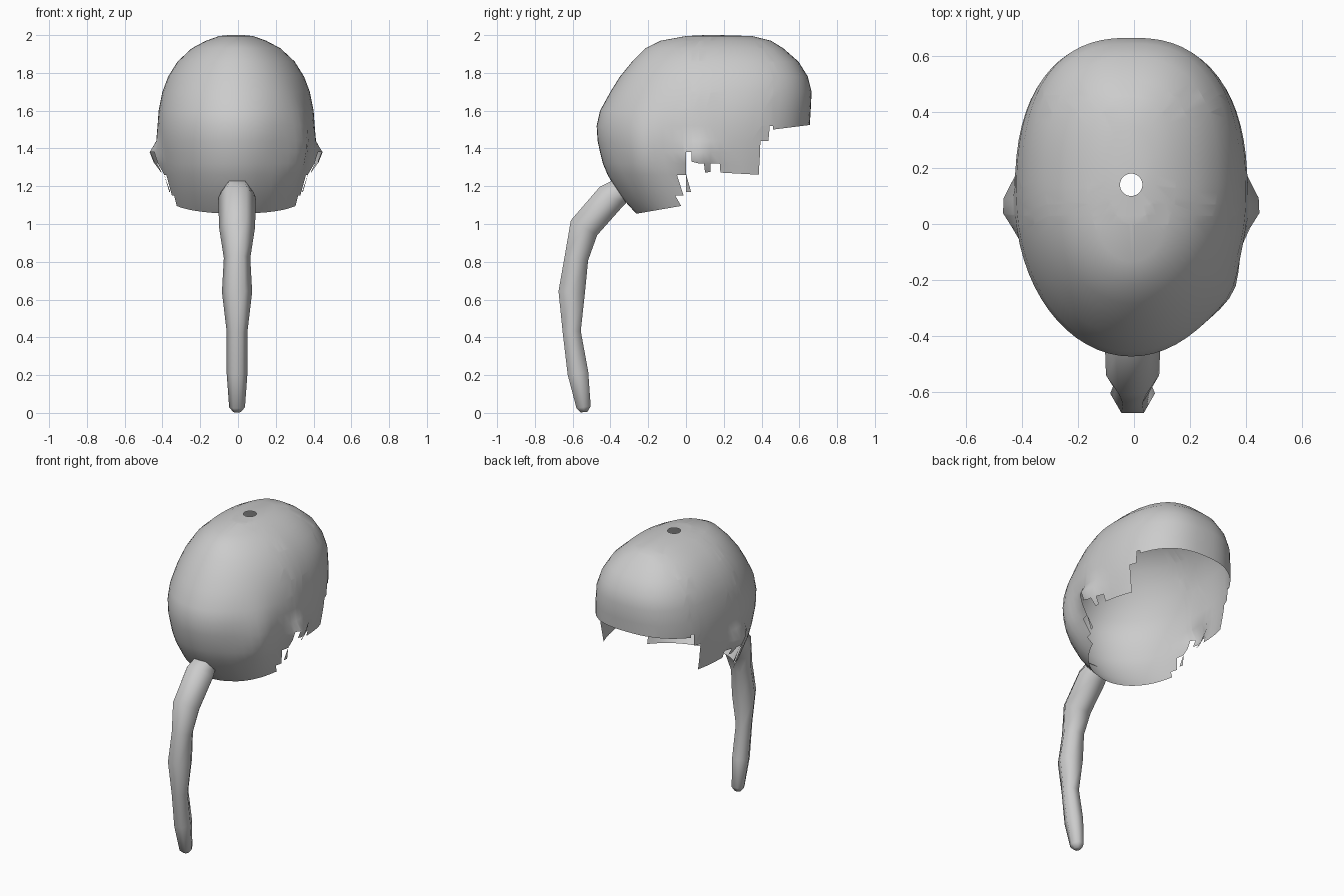
import bpy, bmesh, math
from mathutils import Vector

cube = bpy.data.objects.get("Cube")
if cube:
    bpy.data.objects.remove(cube)

mat = bpy.data.materials.new("light grey")
mat.use_nodes = True
GREY = (0.6, 0.6, 0.6, 1)
mat.diffuse_color = GREY
mat.node_tree.nodes["Principled BSDF"].inputs["Base Color"].default_value = GREY


def finish(bm, name, angle):
    mesh = bpy.data.meshes.new(name)
    bmesh.ops.recalc_face_normals(bm, faces=bm.faces)
    bm.to_mesh(mesh)
    bm.free()
    obj = bpy.data.objects.new(name, mesh)
    bpy.context.collection.objects.link(obj)
    mesh.materials.append(mat)
    bpy.ops.object.select_all(action="DESELECT")
    obj.select_set(True)
    bpy.context.view_layer.objects.active = obj
    bpy.ops.object.shade_smooth_by_angle(angle=math.radians(angle))


def loft(bm, rings):
    loops = [[bm.verts.new(p) for p in ring] for ring in rings]
    n = len(loops[0])
    for a, b in zip(loops, loops[1:]):
        for i in range(n):
            j = (i + 1) % n
            bm.faces.new((a[i], b[i], b[j], a[j]))
    return loops


def bump(y, z, y0, z0, ry, rz):
    return math.exp(-((y - y0) / ry) ** 2 - ((z - z0) / rz) ** 2)


# Hair cap: stacked ovals (height, back y, brow y, half width), open at the crown
SECTIONS = [
    (2.0, 0.1, 0.18, 0.04), (1.995, 0.0, 0.35, 0.09), (1.97, -0.135, 0.45, 0.16),
    (1.93, -0.215, 0.515, 0.235), (1.86, -0.285, 0.595, 0.31), (1.78, -0.35, 0.645, 0.36),
    (1.7, -0.4, 0.665, 0.39), (1.6, -0.455, 0.66, 0.41), (1.52, -0.473, 0.655, 0.416),
    (1.44, -0.468, 0.645, 0.413), (1.38, -0.455, 0.64, 0.405), (1.32, -0.44, 0.63, 0.396),
    (1.26, -0.415, 0.62, 0.385), (1.15, -0.35, 0.6, 0.355), (1.04, -0.25, 0.58, 0.325),
]
COUNT = 64
rings = []
for z, back, brow, half in SECTIONS:
    # the brow is squarer than the back, except right at the crown
    square = 0.8 if z < 1.99 else 1
    ring = []
    for i in range(COUNT):
        a = math.tau * i / COUNT
        s, c = math.sin(a), math.cos(a)
        power = square if s > 0 else 1
        y = (back + brow) / 2 + (brow - back) / 2 * math.copysign(abs(s) ** power, s)
        x = half * math.copysign(abs(c) ** power, c)
        # swellings over the ears and behind the left ear
        if abs(x) > 0.15:
            x += math.copysign(0.065 * bump(y, z, 0.06, 1.36, 0.085, 0.06), x)
            if x > 0:
                x += 0.04 * bump(y, z, -0.25, 1.35, 0.1, 0.2)
        ring.append((x - 0.01, y, z))
    rings.append(ring)
bm = bmesh.new()
loft(bm, rings)

# Stepped hairline, nape to brow: start (y, z) and end (y, z) of each lower edge
STEPS = [(-0.26, 1.055, 0.0, 1.1), (0.0, 1.17, 0.03, 1.17), (0.03, 1.33, 0.07, 1.32),
         (0.07, 1.27, 0.13, 1.275), (0.13, 1.275, 0.4, 1.26), (0.4, 1.44, 0.46, 1.44),
         (0.46, 1.5, 0.66, 1.525)]


def cut(faces, co, no, clear=False):
    geom = set(faces)
    for f in faces:
        geom.update(f.edges, f.verts)
    bmesh.ops.bisect_plane(bm, geom=list(geom), dist=1e-5, plane_co=co, plane_no=no,
                           clear_inner=clear)


for step in STEPS[1:]:
    cut(bm.faces[:], (0, step[0], 0), (0, 1, 0))
for k, (y0, z0, y1, z1) in enumerate(STEPS):
    low = -1 if k == 0 else y0
    high = 1 if k == len(STEPS) - 1 else y1
    strip = [f for f in bm.faces if low < f.calc_center_median().y < high]
    cut(strip, (0, y0, z0), (0, z0 - z1, y1 - y0), clear=True)
finish(bm, "hair_cap", 60)

# Ponytail: six-sided tube along (y, z, half width, half depth)
PATH = [(-0.355, 1.17, 0.085, 0.07), (-0.4, 1.14, 0.1, 0.08), (-0.54, 0.98, 0.095, 0.08),
        (-0.58, 0.82, 0.07, 0.063), (-0.605, 0.64, 0.08, 0.07), (-0.605, 0.43, 0.055, 0.048),
        (-0.572, 0.21, 0.055, 0.055), (-0.542, 0.03, 0.042, 0.038), (-0.54, 0.004, 0.02, 0.018)]
rings = []
for k, (y, z, wide, deep) in enumerate(PATH):
    before, after = PATH[max(k - 1, 0)], PATH[min(k + 1, len(PATH) - 1)]
    along = Vector((0, after[0] - before[0], after[1] - before[1])).normalized()
    across = along.cross(Vector((1, 0, 0)))
    ring = []
    for i in range(6):
        a = math.tau * i / 6
        ring.append(Vector((-0.005 + wide * math.cos(a), y, z))
                    + across * deep * math.sin(a) / math.sin(math.pi / 3))
    rings.append(ring)
bm = bmesh.new()
loops = loft(bm, rings)
bm.faces.new(loops[-1])
finish(bm, "ponytail", 65)
